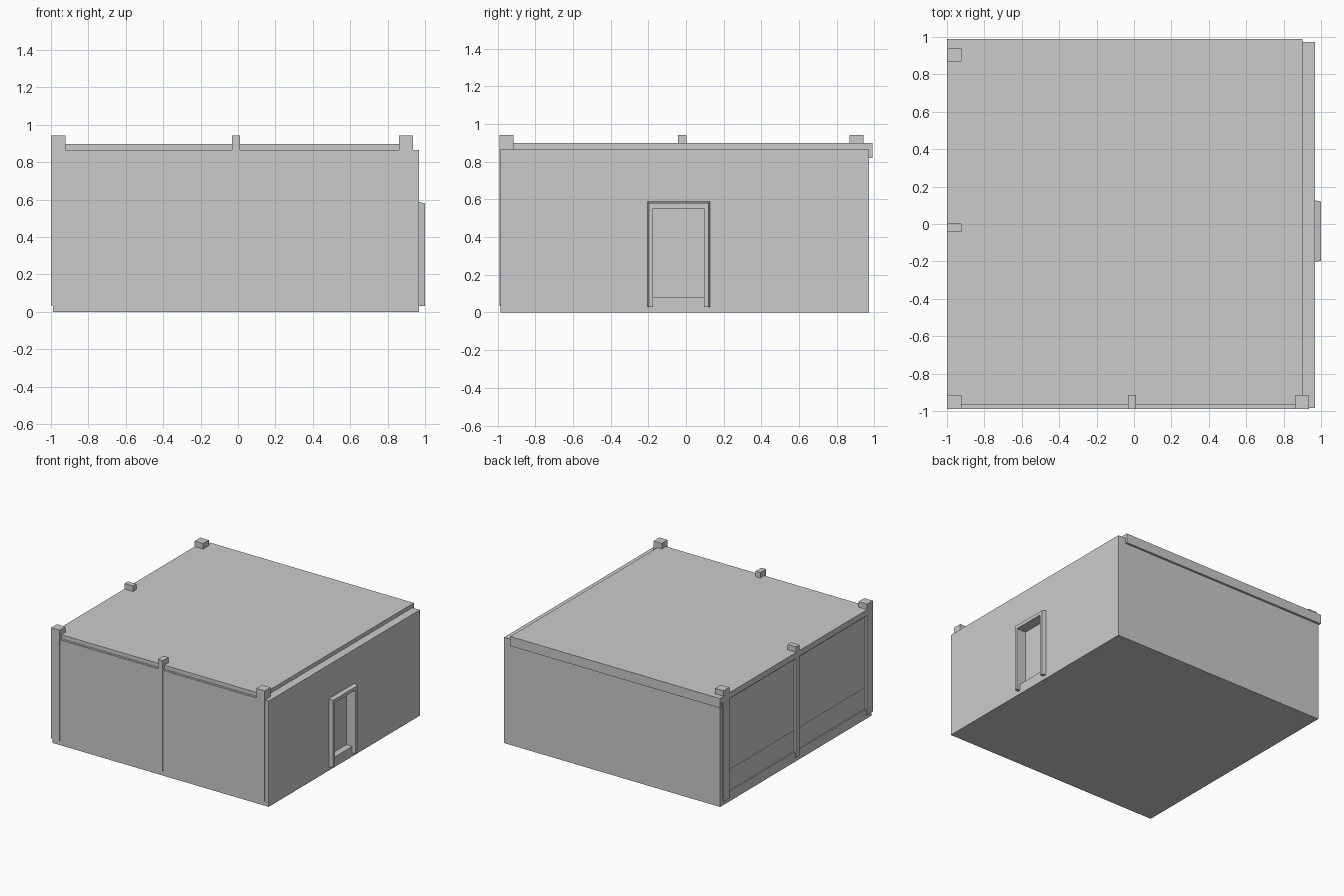
import bpy, bmesh

if "Cube" in bpy.data.objects:
    bpy.data.objects.remove(bpy.data.objects["Cube"])


def box(name, x, y, z, mat=None):
    """Axis-aligned box from (min, max) ranges."""
    bm = bmesh.new()
    bmesh.ops.create_cube(bm, size=1)
    for v in bm.verts:
        v.co = [r[0] if c < 0 else r[1] for c, r in zip(v.co, (x, y, z))]
    me = bpy.data.meshes.new(name)
    bm.to_mesh(me)
    bm.free()
    ob = bpy.data.objects.new(name, me)
    bpy.context.collection.objects.link(ob)
    if mat:
        me.materials.append(mat)
    return ob


def cut(target, name, x, y, z):
    """Cut a recess into the target with a hidden box."""
    cutter = box(name, x, y, z)
    cutter.hide_render = True
    cutter.hide_viewport = True
    cutter.display_type = 'WIRE'
    m = target.modifiers.new(name, 'BOOLEAN')
    m.operation = 'DIFFERENCE'
    m.solver = 'EXACT'
    m.object = cutter


glass = bpy.data.materials.new("dark_glass")
glass.diffuse_color = (0.62, 0.62, 0.62, 1)
glass.use_nodes = True
glass.node_tree.nodes["Principled BSDF"].inputs["Base Color"].default_value = glass.diffuse_color

# Main walls
WX, WY, WZ = (-0.99, 0.968), (-0.985, 0.972), (0, 0.866)
walls = box("walls", WX, WY, WZ)

# Roof slab and the rear fascia that hangs over the back wall
box("roof_slab", (-1, 0.9), (-0.968, 0.99), (0.85, 0.898))
box("rear_fascia", (-1, 0.9), (0.96, 0.99), (0.82, 0.86))

# Pillars: front row, then left side
for i, x in enumerate([(-1, -0.923), (-0.033, 0.01), (0.86, 0.935)]):
    yb = -0.915
    box(f"front_pillar_{i}", x, (-0.99, yb), (0.035, 0.943))
for i, y in enumerate([(-0.042, 0.002), (0.868, 0.942)]):
    box(f"side_pillar_{i}", (-1, -0.923), y, (0.035, 0.943))

# Front windows, flush with the wall
for i, x in enumerate([(-0.923, -0.033), (0.01, 0.86)]):
    box(f"front_window_{i}", x, (-0.988, -0.97), (0.083, 0.863), glass)

# Left side windows, shallow recess with a low rail
for i, y in enumerate([(-0.915, -0.042), (0.002, 0.868)]):
    cut(walls, f"side_window_cutter_{i}", (-1.1, -0.98), y, (0.083, 0.84))
    box(f"side_window_{i}", (-0.982, -0.978), y, (0.083, 0.84), glass)
    box(f"side_window_rail_{i}", (-0.984, -0.978), y, (0.25, 0.256), glass)

# Doorway recess in the right wall
cut(walls, "doorway_cutter", (0.915, 1.1), (-0.175, 0.095), (0.083, 0.552))
box("door_glass", (0.91, 0.917), (-0.145, 0.058), (0.125, 0.525), glass)

# Door frame: an arch profile with a tapered outer edge
def arch(y0, y1, zt, x):
    return [(x, y0, 0.03), (x, y0, zt), (x, y1, zt), (x, y1, 0.03)]


loops = [arch(-0.205, 0.128, 0.59, 0.96), arch(-0.197, 0.12, 0.58, 1.0),
         arch(-0.175, 0.095, 0.552, 1.0), arch(-0.175, 0.095, 0.552, 0.96)]
bm = bmesh.new()
rings = [[bm.verts.new(p) for p in loop] for loop in loops]
for a, b in zip(rings, rings[1:] + rings[:1]):
    for i in range(3):
        bm.faces.new((a[i], a[i + 1], b[i + 1], b[i]))
for end in (0, 3):
    bm.faces.new([r[end] for r in rings])
bmesh.ops.recalc_face_normals(bm, faces=bm.faces)
me = bpy.data.meshes.new("door_frame")
bm.to_mesh(me)
bm.free()
bpy.context.collection.objects.link(bpy.data.objects.new("door_frame", me))
